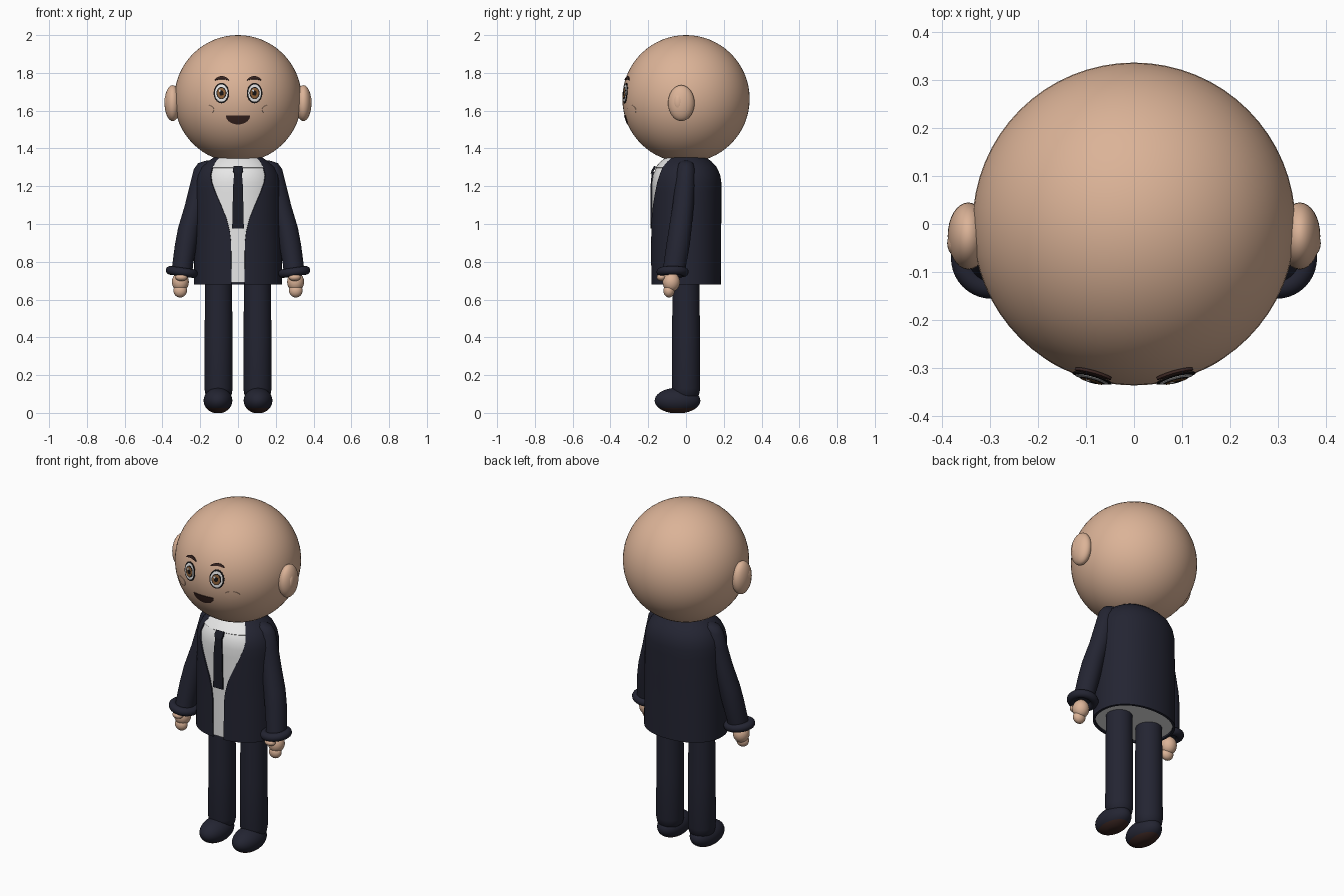
import bpy, bmesh
from math import sin, cos, asin, pi, sqrt, copysign

cube = bpy.data.objects.get("Cube")
if cube:
    bpy.data.objects.remove(cube, do_unlink=True)

parts = []


def material(name, *rgb):
    m = bpy.data.materials.new(name)
    m.use_nodes = True
    m.diffuse_color = (*rgb, 1)
    m.node_tree.nodes["Principled BSDF"].inputs["Base Color"].default_value = (*rgb, 1)
    return m


SKIN = material("skin", 0.71, 0.45, 0.31)
NAVY = material("navy_cloth", 0.017, 0.018, 0.032)
TIE = material("tie_cloth", 0.011, 0.012, 0.02)
WHITE = material("white", 0.82, 0.82, 0.82)
BROWN = material("dark_brown", 0.04, 0.018, 0.015)
IRIS = material("iris_brown", 0.27, 0.12, 0.04)
BLACK = material("black", 0.008, 0.007, 0.007)


def finish(obj, name, mats):
    obj.name = obj.data.name = name
    for m in mats:
        obj.data.materials.append(m)
    parts.append(obj)
    return obj


def mesh_object(name, bm, mat, thickness=0):
    data = bpy.data.meshes.new(name)
    bm.to_mesh(data)
    bm.free()
    obj = bpy.data.objects.new(name, data)
    bpy.context.collection.objects.link(obj)
    if thickness:
        mod = obj.modifiers.new("thickness", "SOLIDIFY")
        mod.thickness, mod.offset = thickness, -1
    return finish(obj, name, [mat])


def ball(name, loc, radii, mat, segs=32):
    bpy.ops.mesh.primitive_uv_sphere_add(segments=segs, ring_count=segs // 2, location=loc)
    obj = bpy.context.object
    for v in obj.data.vertices:
        v.co = [c * r for c, r in zip(v.co, radii)]
    return finish(obj, name, [mat])


def loft(name, rings, mat, n=48, power=1.0, arc=None, thickness=0):
    """Skin horizontal oval rings (x, y, z, rx, ry); arc gives start and end angle per ring, 0 = front."""
    bm = bmesh.new()
    rows = []
    for i, (x, y, z, rx, ry) in enumerate(rings):
        a, b = arc[i] if arc else (0, 2 * pi)
        count = n + 1 if arc else n
        row = []
        for k in range(count):
            t = a + (b - a) * k / n
            s, c = sin(t), cos(t)
            row.append(bm.verts.new((x + rx * copysign(abs(s) ** power, s),
                                     y - ry * copysign(abs(c) ** power, c), z)))
        rows.append(row)
    for low, high in zip(rows, rows[1:]):
        for k in range(n):
            j = (k + 1) % len(low)
            bm.faces.new((low[k], low[j], high[j], high[k]))
    if not arc:
        bm.faces.new(rows[0])
        bm.faces.new(rows[-1])
    bmesh.ops.recalc_face_normals(bm, faces=bm.faces)
    return mesh_object(name, bm, mat, thickness)


# Head
HEAD_Z, HEAD_R = 1.663, 0.337
ball("head", (0, 0, HEAD_Z), (HEAD_R,) * 3, SKIN, 64)


def decal(name, cx, cz, half, lower, upper, lift, mat, n=20, rows=6):
    """Thin plate hugging the head, bounded by two curves over u = -1..1."""
    bm = bmesh.new()
    grid = []
    for i in range(n + 1):
        u = sin((i / n - 0.5) * pi)
        col = []
        for j in range(rows + 1):
            x = cx + half * u
            z = cz + lower(u) + (upper(u) - lower(u)) * j / rows
            y = -sqrt((HEAD_R + lift) ** 2 - x * x - (z - HEAD_Z) ** 2)
            col.append(bm.verts.new((x, y, z)))
        grid.append(col)
    for p, q in zip(grid, grid[1:]):
        for j in range(rows):
            bm.faces.new((p[j], q[j], q[j + 1], p[j + 1]))
    bmesh.ops.remove_doubles(bm, verts=bm.verts, dist=1e-5)
    mesh_object(name, bm, mat, 0.006)


def bow(u):
    return sqrt(max(0, 1 - u * u))


def oval(name, cx, cz, w, h, lift, mat):
    decal(name, cx, cz, w, lambda u: -h * bow(u), lambda u: h * bow(u), lift, mat)


decal("mouth", 0, 1.574, 0.064, lambda u: -0.047 * bow(u), lambda u: 0, 0.003, BROWN)

# Body rings, shared by jacket, shirt and collar: z, half width, half depth, half opening
BODY = [(0.68, 0.233, 0.185, 0.035), (0.9, 0.231, 0.186, 0.037), (0.96, 0.23, 0.186, 0.044),
        (1.03, 0.229, 0.187, 0.062), (1.1, 0.228, 0.187, 0.091), (1.17, 0.227, 0.187, 0.122),
        (1.22, 0.225, 0.187, 0.14), (1.26, 0.216, 0.181, 0.146), (1.3, 0.196, 0.163, 0.135),
        (1.33, 0.163, 0.136, 0.118), (1.36, 0.115, 0.097, 0.09)]
POWER = 0.92


def body_rings(scale, rows):
    return [(0, 0, z, rx * scale, ry * scale) for z, rx, ry, _ in rows]


edges = [asin((w / rx) ** (1 / POWER)) for _, rx, _, w in BODY]
loft("jacket", body_rings(1, BODY), NAVY, 64, POWER, [(e, 2 * pi - e) for e in edges], 0.014)
shirt = body_rings(0.965, BODY)
shirt[0] = (0, 0, 0.69) + shirt[0][3:]
loft("shirt", shirt, WHITE, 64, POWER)
loft("collar", body_rings(0.995, BODY[-3:]), WHITE, 24, POWER, [(-e, e) for e in edges[-3:]], 0.012)


# Necktie: knot and blade lying on the shirt front
def tie_piece(name, rows, mat):
    bm = bmesh.new()
    pairs = [[bm.verts.new((s * w, y, z)) for s in (-1, 1)] for z, w, y in rows]
    for a, b in zip(pairs, pairs[1:]):
        bm.faces.new((a[0], a[1], b[1], b[0]))
    mesh_object(name, bm, mat, 0.012)


tie_piece("tie_blade", [(0.975, 0.031, -0.187), (1.2, 0.026, -0.188), (1.275, 0.02, -0.181)], TIE)
tie_piece("tie_knot", [(1.268, 0.02, -0.187), (1.285, 0.027, -0.182), (1.308, 0.024, -0.168)], TIE)

# Paired parts
for s, side in ((1, "left"), (-1, "right")):
    # Face details
    ex, ez = 0.088 * s, 1.693
    oval(side + "_eye_outline", ex, ez, 0.041, 0.054, 0.002, BLACK)
    oval(side + "_eye_white", ex, ez, 0.034, 0.046, 0.0035, WHITE)
    oval(side + "_iris_rim", ex, ez, 0.026, 0.032, 0.005, BLACK)
    oval(side + "_iris", ex, ez, 0.022, 0.028, 0.006, IRIS)
    oval(side + "_pupil", ex, ez, 0.011, 0.014, 0.007, BLACK)
    oval(side + "_eye_glint", ex - 0.008, ez + 0.013, 0.005, 0.006, 0.008, WHITE)
    oval(side + "_cheek", 0.165 * s, 1.605, 0.037, 0.025, 0.002, SKIN)
    decal(side + "_eyebrow", 0.086 * s, 1.763, 0.038,
          lambda u: 0.012 * (1 - u * u) - 0.007 * bow(u),
          lambda u: 0.012 * (1 - u * u) + 0.008 * bow(u), 0.007, BROWN)

    # Ears
    ball(side + "_ear", (0.346 * s, -0.025, 1.64), (0.043, 0.07, 0.095), SKIN)
    ball(side + "_inner_ear", (0.373 * s, -0.04, 1.645), (0.017, 0.026, 0.045), SKIN)

    # Sleeve and cuff
    arm = [(0.15, 0, 1.335, 0.02, 0.02), (0.166, 0, 1.322, 0.045, 0.038),
           (0.18, 0, 1.29, 0.054, 0.048), (0.199, -0.005, 1.21, 0.055, 0.053),
           (0.225, -0.015, 1.1, 0.056, 0.056), (0.259, -0.03, 0.98, 0.058, 0.06),
           (0.276, -0.042, 0.89, 0.058, 0.062), (0.292, -0.058, 0.79, 0.055, 0.06),
           (0.297, -0.067, 0.74, 0.055, 0.06)]
    loft(side + "_sleeve", [(s * r[0],) + r[1:] for r in arm], NAVY, 32)
    bpy.ops.mesh.primitive_torus_add(location=(0.298 * s, -0.071, 0.746), rotation=(0, -0.14 * s, 0),
                                     major_radius=0.062, minor_radius=0.023,
                                     major_segments=40, minor_segments=16)
    finish(bpy.context.object, side + "_cuff", [NAVY])

    # Hand
    ball(side + "_palm", (0.305 * s, -0.078, 0.693), (0.045, 0.046, 0.052), SKIN, 24)
    ball(side + "_fingers", (0.306 * s, -0.09, 0.647), (0.036, 0.03, 0.036), SKIN, 24)
    ball(side + "_thumb", (0.3 * s, -0.13, 0.718), (0.032, 0.025, 0.02), SKIN, 24)

    # Trouser leg with rounded hem
    leg = [(0.08, 0.055), (0.095, 0.069), (0.13, 0.075), (0.4, 0.074), (0.78, 0.07)]
    loft(side + "_trouser_leg", [(0.103 * s, 0, z, r, r) for z, r in leg], NAVY, 40)

    # Shoe with a flattened brown sole
    shoe = ball(side + "_shoe", (0.106 * s, -0.045, 0.065), (0.076, 0.121, 0.068), NAVY, 40)
    shoe.data.materials.append(BROWN)
    for v in shoe.data.vertices:
        v.co.z = max(v.co.z, -0.065)
    for f in shoe.data.polygons:
        f.material_index = int(f.center.z < -0.043)

# Bake modifiers and smooth the rounded surfaces
bpy.ops.object.select_all(action="DESELECT")
for obj in parts:
    obj.select_set(True)
bpy.context.view_layer.objects.active = parts[0]
bpy.ops.object.convert(target="MESH")
bpy.ops.object.shade_smooth_by_angle(angle=0.7)
